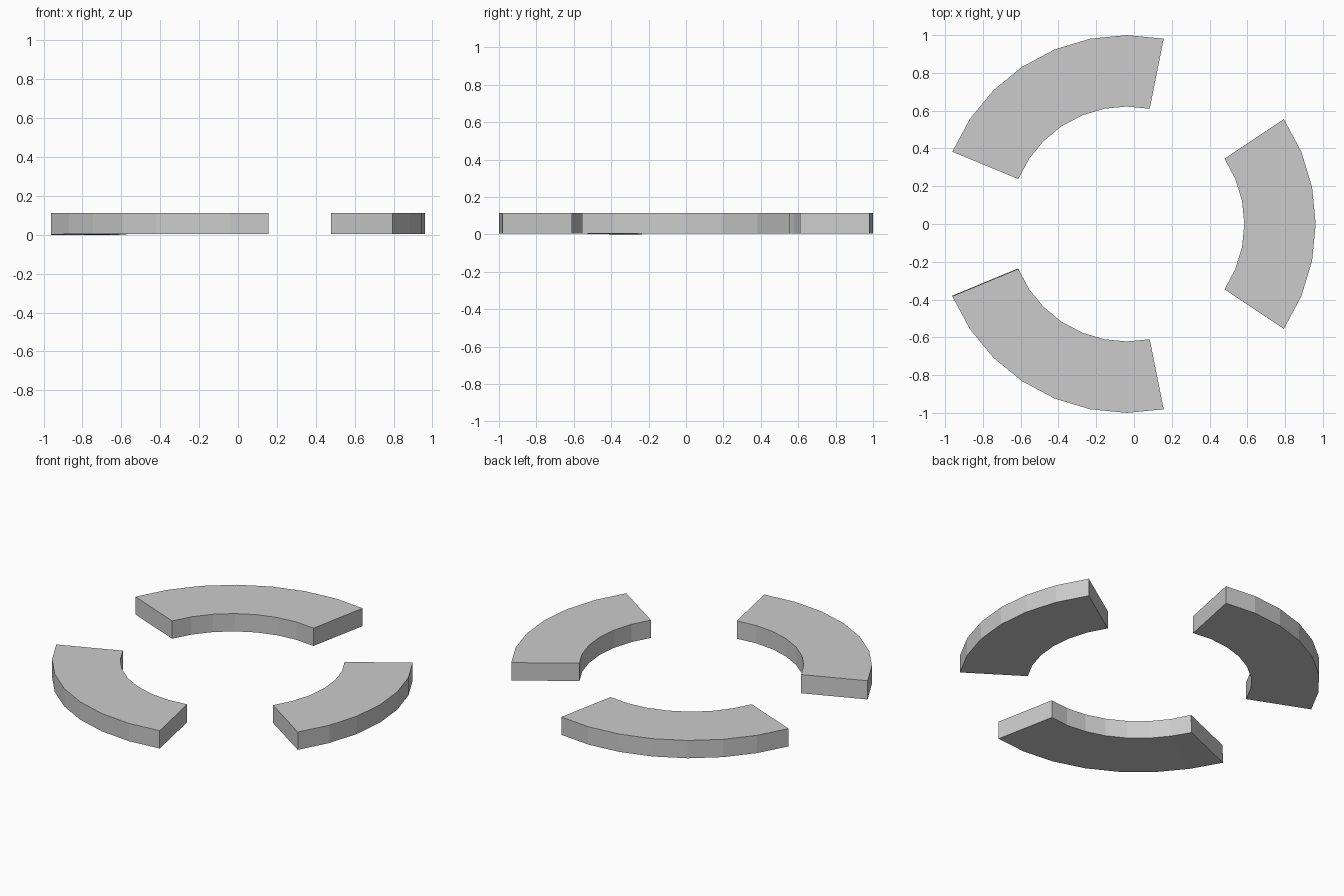
import bpy, bmesh
from math import radians, cos, sin

if "Cube" in bpy.data.objects:
    bpy.data.objects.remove(bpy.data.objects["Cube"])

CX, R_OUT, R_IN = -0.038, 1.0, 0.622
Z0, Z1, STEP = 0.004, 0.113, 11.25   # 32-sided ring


def arc_block(name, start, steps, dropped_end=False):
    """Curved block following part of a 32-sided ring."""
    bm = bmesh.new()
    rings = []
    for i in range(steps + 1):
        a = radians(start + i * STEP)
        ring = []
        for r, z in ((R_IN, Z0), (R_OUT, Z0), (R_OUT, Z1), (R_IN, Z1)):
            ring.append(bm.verts.new((CX + r * cos(a), r * sin(a), z)))
        rings.append(ring)
    # slightly sagging lower edge at the first end
    if dropped_end:
        a = radians(start)
        for v in rings[0][:2]:
            v.co.x += 0.003 * sin(a)
            v.co.y -= 0.003 * cos(a)
            v.co.z = 0.0
    for p, q in zip(rings, rings[1:]):
        for k in range(4):
            n = (k + 1) % 4
            bm.faces.new((p[k], p[n], q[n], q[k]))
    bm.faces.new(rings[0])
    bm.faces.new(rings[-1])
    bmesh.ops.recalc_face_normals(bm, faces=bm.faces)
    mesh = bpy.data.meshes.new(name)
    bm.to_mesh(mesh)
    bm.free()
    obj = bpy.data.objects.new(name, mesh)
    bpy.context.collection.objects.link(obj)


# three ring segments with gaps between them
arc_block("right_arc", -33.75, 6)
arc_block("back_arc", 78.75, 7)
arc_block("front_arc", 202.5, 7, dropped_end=True)
